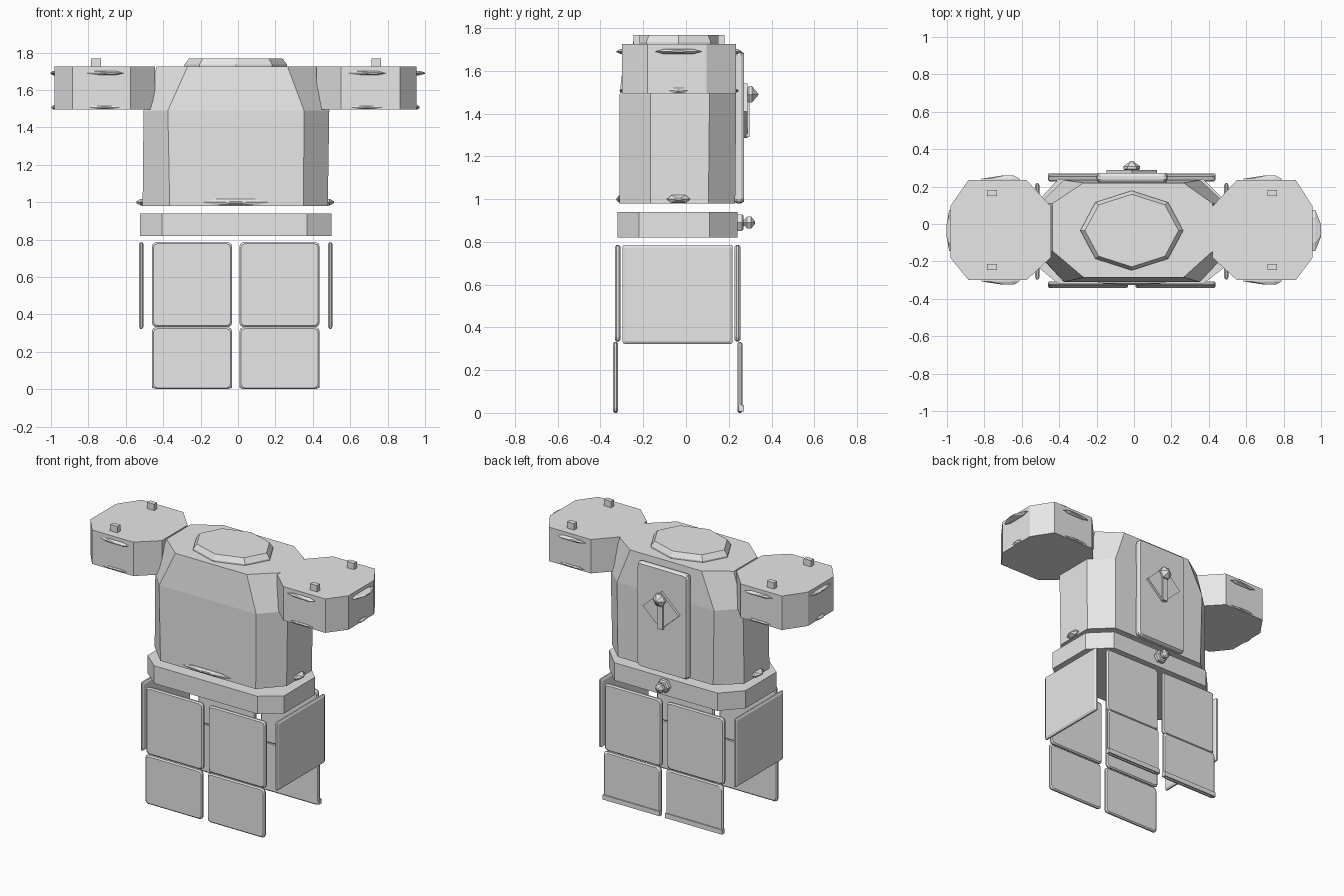
import bpy, bmesh
from math import cos, sin, pi
from mathutils import Vector

cube = bpy.data.objects.get("Cube")
if cube:
    bpy.data.objects.remove(cube, do_unlink=True)

mat = bpy.data.materials.new("plain_grey")
mat.use_nodes = True
GREY = (0.8, 0.8, 0.8, 1)
mat.diffuse_color = GREY
mat.node_tree.nodes["Principled BSDF"].inputs["Base Color"].default_value = GREY


def loft(name, rings):
    """Skin a stack of equal point rings and cap both ends."""
    bm = bmesh.new()
    loops = [[bm.verts.new(p) for p in ring] for ring in rings]
    n = len(loops[0])
    for a, b in zip(loops, loops[1:]):
        for i in range(n):
            j = (i + 1) % n
            bm.faces.new((a[i], a[j], b[j], b[i]))
    bm.faces.new(loops[0][::-1])
    bm.faces.new(loops[-1])
    bmesh.ops.recalc_face_normals(bm, faces=bm.faces)
    mesh = bpy.data.meshes.new(name)
    bm.to_mesh(mesh)
    bm.free()
    mesh.materials.append(mat)
    ob = bpy.data.objects.new(name, mesh)
    bpy.context.collection.objects.link(ob)
    return ob


def octagon(x0, x1, y0, y1, z, cl, cr, cf, cb):
    """Chamfered rectangle; chamfers: left x, right x, front y, back y."""
    return [(x0 + cl, y0, z), (x1 - cr, y0, z), (x1, y0 + cf, z), (x1, y1 - cb, z),
            (x1 - cr, y1, z), (x0 + cl, y1, z), (x0, y1 - cb, z), (x0, y0 + cf, z)]


def box(name, x0, x1, y0, y1, z0, z1):
    return loft(name, [[(x0, y0, z), (x1, y0, z), (x1, y1, z), (x0, y1, z)] for z in (z0, z1)])


def round_rect(u0, u1, w0, w1, r):
    pts = []
    corners = ((u1 - r, w1 - r), (u0 + r, w1 - r), (u0 + r, w0 + r), (u1 - r, w0 + r))
    for k, (u, w) in enumerate(corners):
        for s in range(3):
            a = (k + s / 2) * pi / 2
            pts.append((u + r * cos(a), w + r * sin(a)))
    return pts


def panel(name, axis, u0, u1, z0, z1, d0, d1, r=0.02, edge=0.008):
    """Thin upright plate with rounded corners and eased edges."""
    rings = []
    for t, inset in ((0, edge), (0.3, 0), (0.7, 0), (1, edge)):
        d = d0 + (d1 - d0) * t
        pts = round_rect(u0 + inset, u1 - inset, z0 + inset, z1 - inset, r)
        rings.append([(d, u, w) if axis == "x" else (u, d, w) for u, w in pts])
    return loft(name, rings)


def stud(name, centre, normal, half_len, half_h, depth, shift=0.0):
    """Slim six-sided bump on a wall, tapering outwards."""
    c, n = Vector(centre), Vector(normal)
    up = Vector((0, 0, 1))
    side = up.cross(n)
    if side.x < 0:
        side = -side
    hexa = ((1, 0), (0.6, 1), (-0.6, 1), (-1, 0), (-0.6, -1), (0.6, -1))

    def ring(d, s, off):
        return [c + n * d + side * (u * half_len * s + off) + up * (w * half_h * s) for u, w in hexa]
    return loft(name, [ring(-0.01, 1, 0), ring(depth * 0.3, 1, 0), ring(depth, 0.3, shift)])


def knob(name, x, z, profile, sides=6):
    """Turned piece along y from (y, radius) pairs."""
    return loft(name, [[(x + r * cos(i * 2 * pi / sides), y, z + r * sin(i * 2 * pi / sides))
                        for i in range(sides)] for y, r in profile])


FRONT, BACK = (0, -1, 0), (0, 1, 0)
CX, CY = -0.012, -0.035

# Torso with sloping upper part
loft("torso", [octagon(-0.51, 0.48, -0.31, 0.23, 0.98, 0.145, 0.13, 0.145, 0.125),
               octagon(-0.505, 0.488, -0.31, 0.235, 1.49, 0.13, 0.135, 0.145, 0.125),
               octagon(-0.435, 0.42, -0.285, 0.22, 1.725, 0.165, 0.155, 0.14, 0.11)])
stud("torso_front_stud", (CX, -0.31, 1.0), FRONT, 0.18, 0.016, 0.015)
stud("torso_left_stud", (0.48, CY, 1.0), (1, 0, 0), 0.055, 0.018, 0.032)
stud("torso_right_stud", (-0.51, CY, 1.0), (-1, 0, 0), 0.055, 0.018, 0.032)

# Neck lid
loft("neck_lid", [[(CX + 0.275 * s * cos(i * pi / 4), CY + 0.213 * s * sin(i * pi / 4), z)
                   for i in range(8)] for z, s in ((1.72, 1), (1.735, 1), (1.768, 0.91))])

# Belt
loft("belt", [octagon(-0.525, 0.5, -0.32, 0.24, z, 0.12, 0.13, 0.1, 0.13) for z in (0.82, 0.94)])
knob("belt_boss", CX, 0.89, ((0.23, 0.045), (0.262, 0.045), (0.27, 0.035)))
knob("belt_knob", CX, 0.89, ((0.265, 0.018), (0.275, 0.018), (0.285, 0.032), (0.305, 0.032), (0.322, 0.008)))

# Back plate, diamond and hook
panel("back_plate", "y", -0.2, 0.18, 0.98, 1.69, 0.225, 0.272)
loft("back_diamond", [[(CX + 0.135, y, 1.41), (CX, y, 1.54), (CX - 0.135, y, 1.41), (CX, y, 1.285)]
                      for y in (0.265, 0.288)])
box("back_hook_bar", CX - 0.02, CX + 0.02, 0.28, 0.298, 1.29, 1.47)
knob("back_hook_knob", CX, 1.49, ((0.28, 0.025), (0.295, 0.045), (0.308, 0.045), (0.338, 0.004)))

# Shoulder blocks with pegs and studs
shoulders = (("left", 0.42, 0.955, 0.13, 0.09, 1, 0.045),
             ("right", -0.982, -0.445, 0.097, 0.13, -1, 0.02))
for side, x0, x1, cl, cr, sign, reach in shoulders:
    loft(side + "_shoulder", [octagon(x0, x1, -0.3, 0.235, z, cl, cr, 0.12, 0.14) for z in (1.495, 1.725)])
    mid = (x0 + x1) / 2
    outer = x1 if sign > 0 else x0
    for end, y in (("front", -0.23), ("back", 0.165)):
        box(f"{side}_{end}_peg", mid + 0.025, mid + 0.078, y - 0.016, y + 0.016, 1.72, 1.768) \
            if sign > 0 else box(f"{side}_{end}_peg", mid - 0.073, mid - 0.02, y - 0.016, y + 0.016, 1.72, 1.768)
    for end, y, normal in (("front", -0.3, FRONT), ("back", 0.235, BACK)):
        stud(f"{side}_{end}_stud", (mid, y, 1.69), normal, 0.102, 0.011, 0.024, 0.04)
        stud(f"{side}_{end}_low_stud", (mid, y, 1.507), normal, 0.09, 0.008, 0.01)
    stud(side + "_outer_stud", (outer, CY, 1.69), (sign, 0, 0), 0.11, 0.012, reach)
    stud(side + "_outer_low_stud", (outer, CY, 1.507), (sign, 0, 0), 0.045, 0.012, 0.016)

# Hanging skirt panels
for side, x0, x1 in (("left", 0.008, 0.436), ("right", -0.46, -0.032)):
    panel(side + "_front_upper_panel", "y", x0, x1, 0.333, 0.786, -0.332, -0.307)
    panel(side + "_front_lower_panel", "y", x0, x1, 0, 0.332, -0.342, -0.317)
    panel(side + "_back_upper_panel", "y", x0, x1, 0.333, 0.786, 0.228, 0.254)
    panel(side + "_back_lower_panel", "y", x0, x1, 0, 0.332, 0.24, 0.264)
    box(side + "_back_lower_lip", x0, x1, 0.245, 0.271, 0.006, 0.038)
panel("left_side_panel", "x", -0.296, 0.218, 0.323, 0.786, 0.481, 0.506, 0.008, 0.012)
panel("right_side_panel", "x", -0.296, 0.218, 0.323, 0.786, -0.53, -0.505, 0.008, 0.012)
